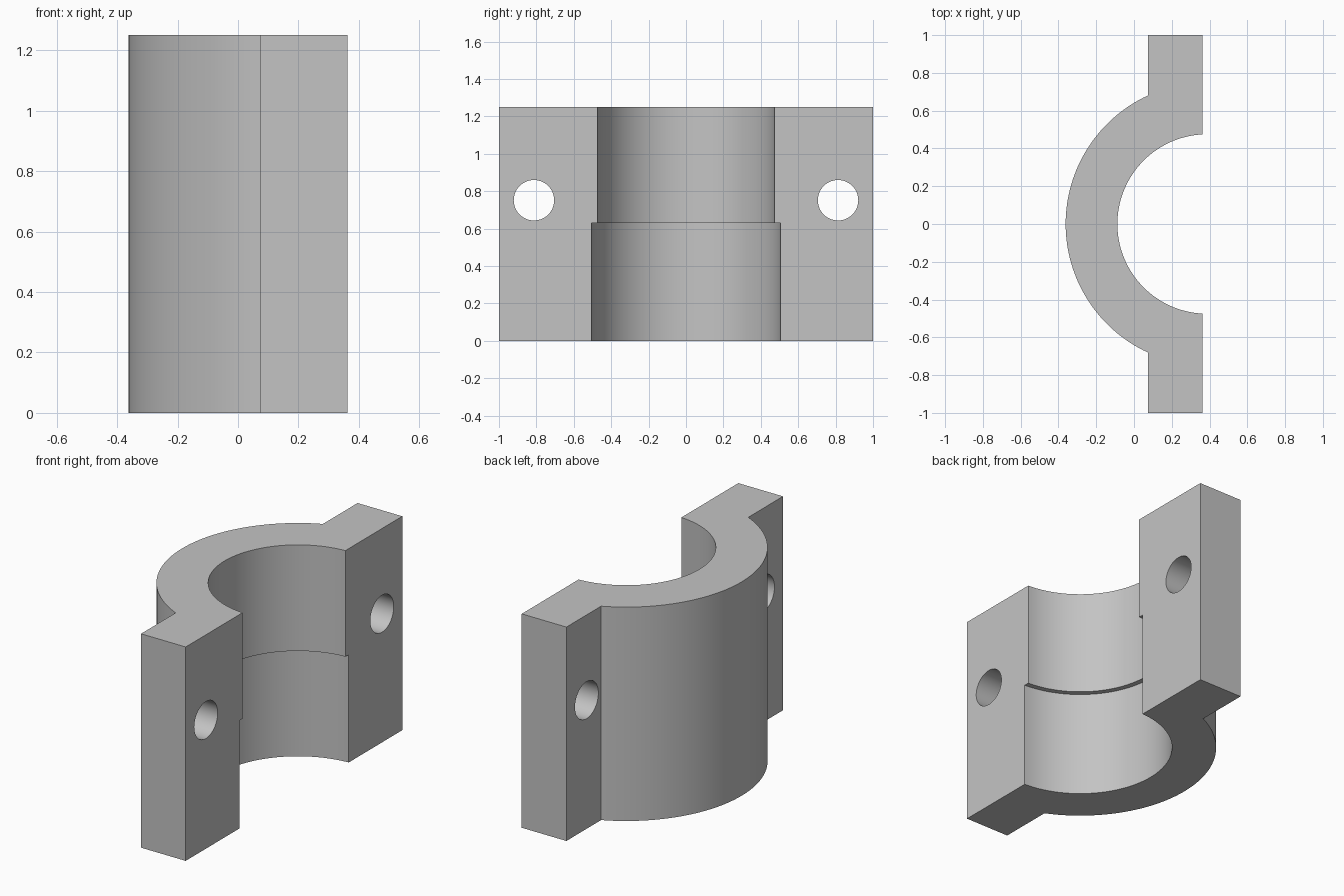
import bpy, bmesh, math
from mathutils import Matrix

cube = bpy.data.objects.get("Cube")
if cube:
    bpy.data.objects.remove(cube, do_unlink=True)

HEIGHT, STEP = 1.25, 0.63
FACE_X, FLANGE_X = 0.362, 0.073      # mating face and back of the flanges
AXIS_X, OUTER_R = 0.387, 0.749       # barrel axis and radius
UPPER_R, LOWER_R = 0.475, 0.506      # stepped bore
HOLE_Y, HOLE_Z, HOLE_R = 0.813, 0.752, 0.108

grey = bpy.data.materials.new("grey metal")
grey.use_nodes = True
colour = (0.55, 0.55, 0.55, 1)
grey.diffuse_color = colour
grey.node_tree.nodes["Principled BSDF"].inputs["Base Color"].default_value = colour


def make_object(name, bm):
    bmesh.ops.recalc_face_normals(bm, faces=bm.faces)
    mesh = bpy.data.meshes.new(name)
    bm.to_mesh(mesh)
    bm.free()
    mesh.materials.append(grey)
    obj = bpy.data.objects.new(name, mesh)
    bpy.context.collection.objects.link(obj)
    return obj


def cylinder(name, radius, depth, matrix):
    bm = bmesh.new()
    bmesh.ops.create_cone(bm, cap_ends=True, segments=128, radius1=radius,
                          radius2=radius, depth=depth, matrix=matrix)
    obj = make_object(name, bm)
    obj.hide_render = True
    return obj


# Half clamp body: half barrel with a flange on each side, extruded upward
half = math.acos((AXIS_X - FLANGE_X) / OUTER_R)
half = math.pi - half
steps = 64
outline = [(FACE_X, 1), (FLANGE_X, 1)]
for i in range(steps + 1):
    a = half + (2 * math.pi - 2 * half) * i / steps
    outline.append((AXIS_X + OUTER_R * math.cos(a), OUTER_R * math.sin(a)))
outline += [(FLANGE_X, -1), (FACE_X, -1)]
bm = bmesh.new()
base = bm.faces.new([bm.verts.new((x, y, 0)) for x, y in outline])
top = bmesh.ops.extrude_face_region(bm, geom=[base])["geom"]
bmesh.ops.translate(bm, vec=(0, 0, HEIGHT),
                    verts=[v for v in top if isinstance(v, bmesh.types.BMVert)])
body = make_object("half_clamp", bm)

# Stepped bore and bolt holes
cutters = [
    cylinder("upper_bore", UPPER_R, 2 * HEIGHT, Matrix.Translation((AXIS_X, 0, HEIGHT / 2))),
    cylinder("lower_bore", LOWER_R, 2 * STEP, Matrix.Translation((AXIS_X, 0, 0))),
]
for side in (-1, 1):
    place = Matrix.Translation((FACE_X, side * HOLE_Y, HOLE_Z)) @ Matrix.Rotation(math.pi / 2, 4, "Y")
    cutters.append(cylinder("bolt_hole", HOLE_R, 1, place))

bpy.ops.object.select_all(action="DESELECT")
bpy.context.view_layer.objects.active = body
body.select_set(True)
for cutter in cutters:
    cut = body.modifiers.new(cutter.name, "BOOLEAN")
    cut.operation = "DIFFERENCE"
    cut.solver = "EXACT"
    cut.object = cutter
    bpy.ops.object.modifier_apply(modifier=cut.name)
    bpy.data.objects.remove(cutter, do_unlink=True)

# Smooth curved walls, crisp edges
bpy.ops.object.shade_smooth_by_angle(angle=math.radians(20))
